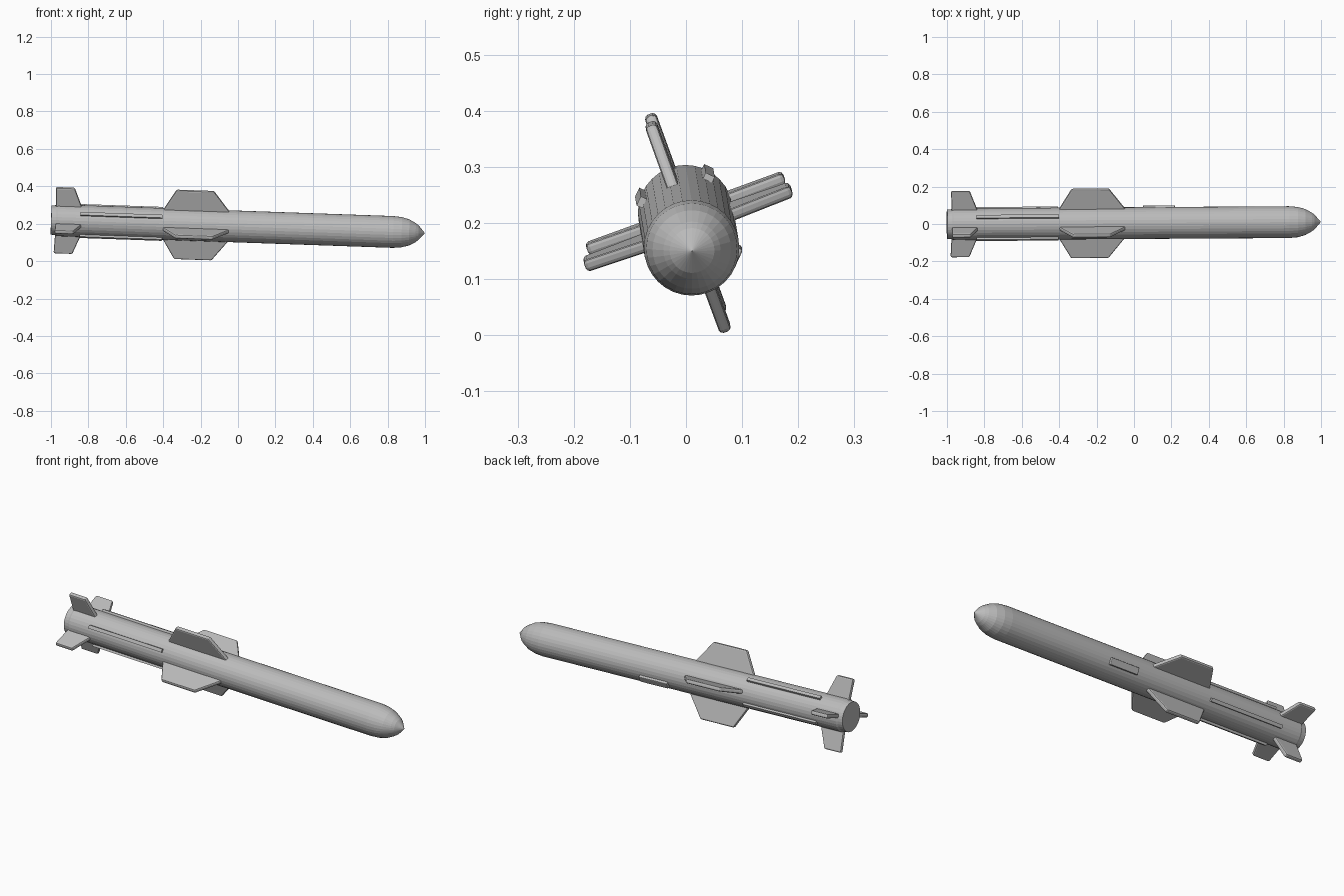
import bpy
import bmesh
import math
from mathutils import Matrix, Vector

if "Cube" in bpy.data.objects:
    bpy.data.objects.remove(bpy.data.objects["Cube"], do_unlink=True)

# Single painted-metal colour
grey = bpy.data.materials.new("plain grey")
grey.use_nodes = True
COLOUR = (0.5, 0.5, 0.5, 1)
grey.diffuse_color = COLOUR
grey.node_tree.nodes["Principled BSDF"].inputs["Base Color"].default_value = COLOUR

# The body axis runs along x, dipping slightly towards the nose
axis = Vector((1, 0.006, -0.035))
POSE = Matrix.Translation((0, 0.005, 0.185)) @ axis.to_track_quat('X', 'Z').to_matrix().to_4x4()
RADIUS = 0.085
SIDES = 32


def finish(name, bm, roll=0):
    bmesh.ops.recalc_face_normals(bm, faces=bm.faces)
    mesh = bpy.data.meshes.new(name)
    bm.to_mesh(mesh)
    bm.free()
    mesh.materials.append(grey)
    obj = bpy.data.objects.new(name, mesh)
    obj.matrix_world = POSE @ Matrix.Rotation(math.radians(roll), 4, 'X')
    bpy.context.collection.objects.link(obj)
    return obj


def lathe(name, profile):
    """Spin (x, radius) points around the body axis."""
    bm = bmesh.new()
    rings = []
    for x, r in profile:
        angles = [math.tau * i / SIDES for i in range(SIDES)]
        rings.append([bm.verts.new((x, r * math.cos(a), r * math.sin(a))) for a in angles])
    for a, b in zip(rings, rings[1:]):
        for i in range(SIDES):
            j = (i + 1) % SIDES
            bm.faces.new((a[i], a[j], b[j], b[i]))
    bm.faces.new(rings[0])
    bm.faces.new(rings[-1])
    return finish(name, bm)


def slab(name, outline, thickness, roll, bevel=0, segments=2):
    """Extrude an (x, radial) outline, standing out from the body at a roll angle."""
    bm = bmesh.new()
    face = bm.faces.new([bm.verts.new((x, r, -thickness / 2)) for x, r in outline])
    out = bmesh.ops.extrude_face_region(bm, geom=[face])
    moved = [v for v in out["geom"] if isinstance(v, bmesh.types.BMVert)]
    bmesh.ops.translate(bm, verts=moved, vec=(0, 0, thickness))
    obj = finish(name, bm, roll)
    if bevel:
        mod = obj.modifiers.new("edges", 'BEVEL')
        mod.width = bevel
        mod.segments = segments
    return obj


# Body with stepped tail and pointed nose
lathe("body", [(-1, 0.078), (-0.975, 0.08), (-0.965, RADIUS), (0.83, RADIUS),
               (0.875, 0.081), (0.915, 0.07), (0.95, 0.051), (0.965, 0.04), (0.999, 0.001)])

# Four wings, tail fins and strakes around the body
wing = [(-0.415, 0.06), (-0.40, 0.085), (-0.335, 0.196), (-0.135, 0.196),
        (-0.05, 0.085), (-0.04, 0.06)]
fin = [(-0.975, 0.06), (-0.98, 0.187), (-0.88, 0.187), (-0.84, 0.085), (-0.835, 0.06)]
strake = [(-0.845, 0.07), (-0.845, 0.096), (-0.405, 0.096), (-0.405, 0.07)]
for k, side in enumerate(("left", "upper", "right", "lower")):
    roll = 20 + 90 * k
    slab("wing_" + side, wing, 0.022, roll, 0.007)
    slab("tail_fin_" + side, fin, 0.022, roll, 0.007)
    slab("strake_" + side, strake, 0.018, roll + 45)

# Raised inlet cover on the lower flank
slab("inlet_cover", [(0.05, 0.07), (0.05, 0.097), (0.22, 0.097), (0.22, 0.07)], 0.036, -25, 0.004)
